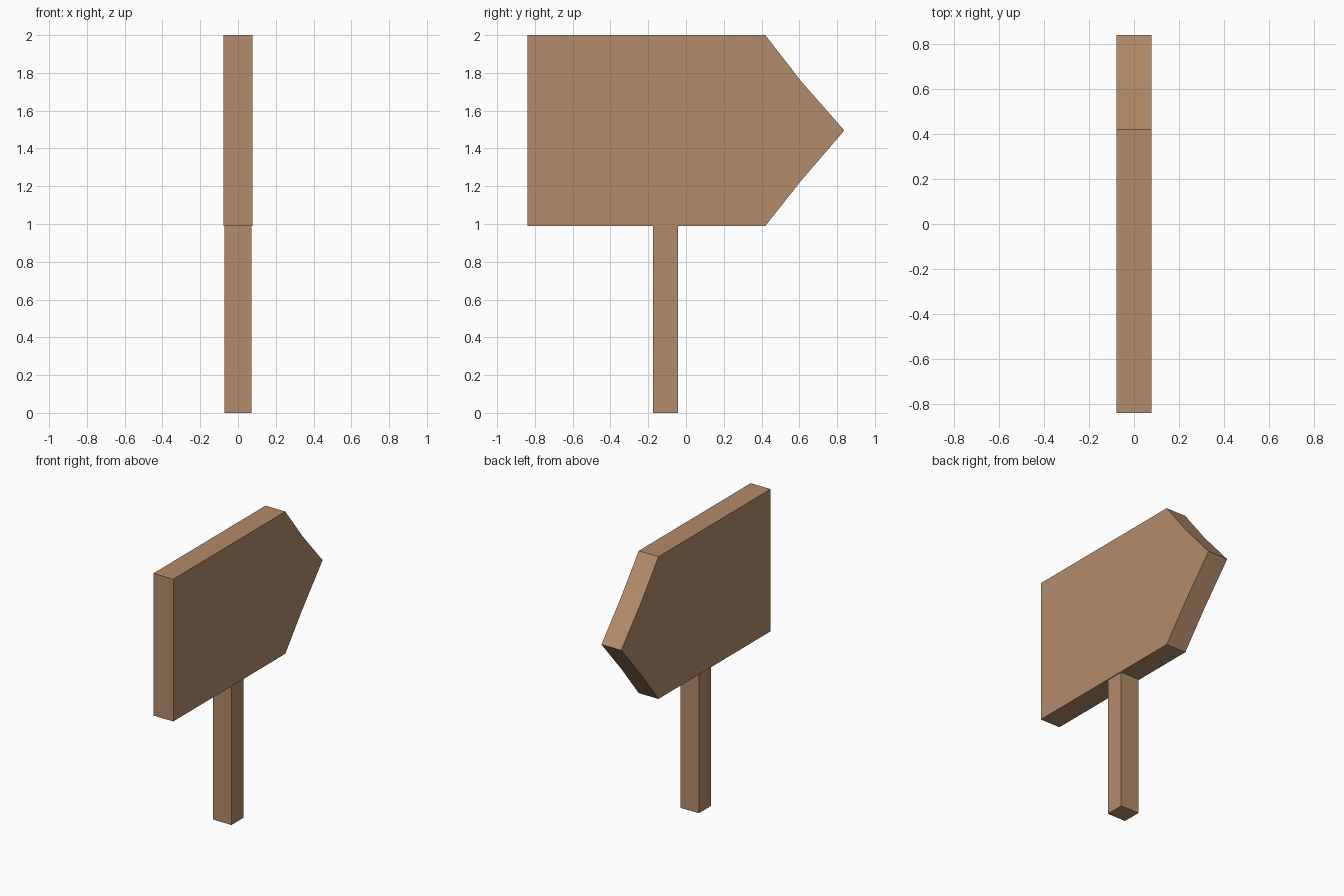
import bpy, bmesh

if "Cube" in bpy.data.objects:
    bpy.data.objects.remove(bpy.data.objects["Cube"])

# One wood colour
wood = bpy.data.materials.new("brown wood")
wood.diffuse_color = (0.45, 0.26, 0.145, 1)
wood.use_nodes = True
wood.node_tree.nodes["Principled BSDF"].inputs["Base Color"].default_value = wood.diffuse_color


def extrude_profile(name, profile, half_width):
    """Solid from a (y, z) outline, extruded across x."""
    bm = bmesh.new()
    face = bm.faces.new([bm.verts.new((-half_width, y, z)) for y, z in profile])
    ext = bmesh.ops.extrude_face_region(bm, geom=[face])
    moved = [v for v in ext["geom"] if isinstance(v, bmesh.types.BMVert)]
    bmesh.ops.translate(bm, verts=moved, vec=(2 * half_width, 0, 0))
    bmesh.ops.recalc_face_normals(bm, faces=bm.faces)
    mesh = bpy.data.meshes.new(name)
    bm.to_mesh(mesh)
    bm.free()
    mesh.materials.append(wood)
    obj = bpy.data.objects.new(name, mesh)
    bpy.context.collection.objects.link(obj)
    return obj


# Arrow-shaped board with slightly bent point edges
extrude_profile("arrow_board", [
    (-0.838, 0.99), (0.42, 0.99), (0.61, 1.23), (0.838, 1.495),
    (0.61, 1.755), (0.42, 2.0), (-0.838, 2.0)], 0.078)

# Square post
extrude_profile("post", [
    (-0.176, 0), (-0.042, 0), (-0.042, 0.995), (-0.176, 0.995)], 0.072)
